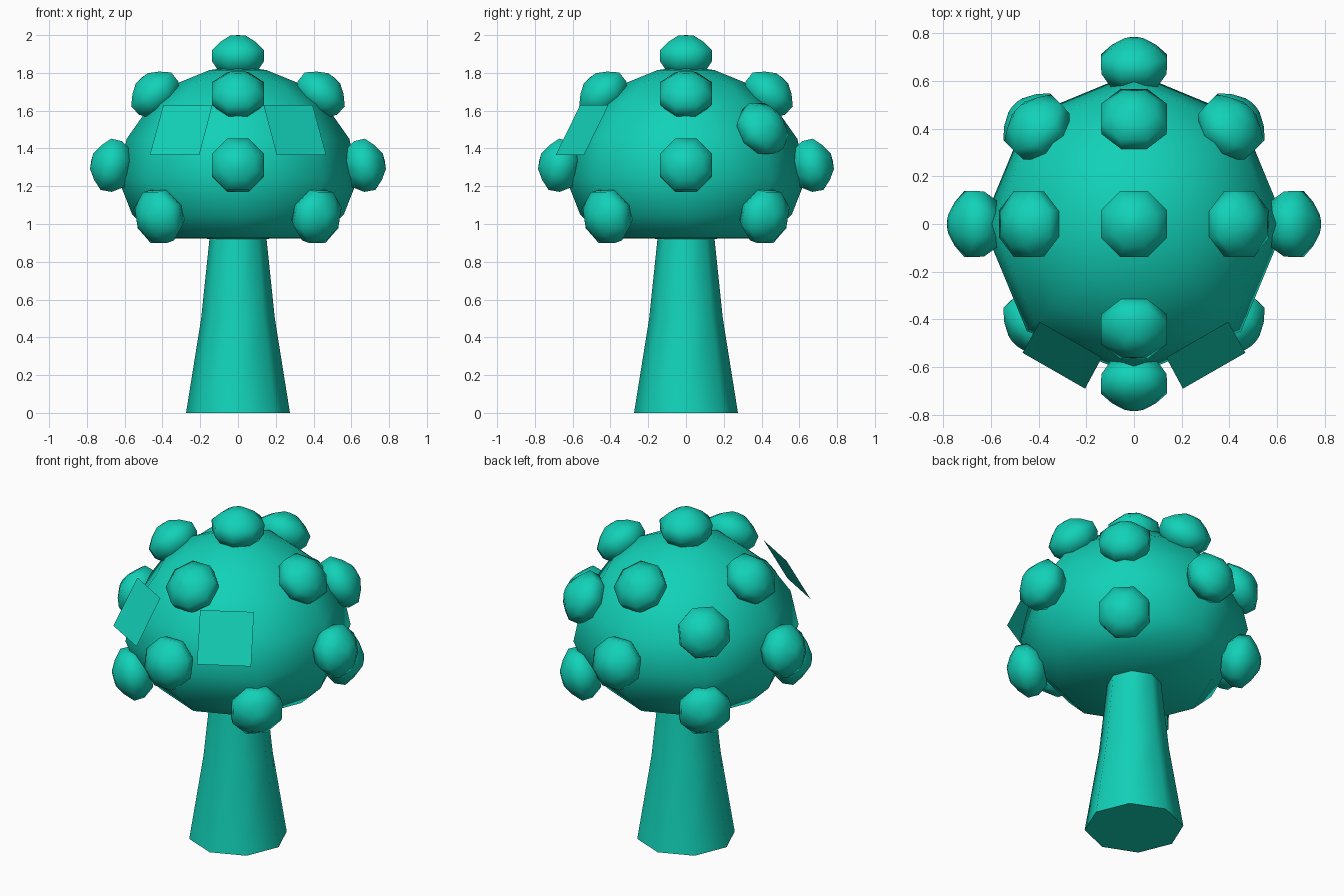
import bpy, bmesh, math
from mathutils import Vector, Matrix

if "Cube" in bpy.data.objects:
    bpy.data.objects.remove(bpy.data.objects["Cube"])

teal = bpy.data.materials.new("teal")
teal.diffuse_color = (0.006, 0.64, 0.48, 1)
teal.use_nodes = True
teal.node_tree.nodes["Principled BSDF"].inputs["Base Color"].default_value = teal.diffuse_color


def finish(name, bm, smooth=True):
    me = bpy.data.meshes.new(name)
    bm.to_mesh(me)
    bm.free()
    me.materials.append(teal)
    ob = bpy.data.objects.new(name, me)
    bpy.context.collection.objects.link(ob)
    if smooth:
        bpy.ops.object.select_all(action='DESELECT')
        ob.select_set(True)
        bpy.context.view_layer.objects.active = ob
        bpy.ops.object.shade_smooth_by_angle(angle=math.radians(62))
    return ob


def lathe(name, profile, sides=8, turn=0.0, matrix=Matrix()):
    """Spin (radius, height) points around z; radius 0 gives a pole."""
    bm = bmesh.new()
    rings = []
    for r, h in profile:
        if r == 0:
            rings.append([bm.verts.new((0, 0, h))] * sides)
        else:
            rings.append([bm.verts.new((r * math.cos(turn + math.tau * i / sides),
                                        r * math.sin(turn + math.tau * i / sides), h))
                          for i in range(sides)])
    for a, b in zip(rings, rings[1:]):
        for i in range(sides):
            j = (i + 1) % sides
            loop = list(dict.fromkeys([a[i], a[j], b[j], b[i]]))
            bm.faces.new(loop)
    for ring, flip in ((rings[0], True), (rings[-1], False)):
        if ring[0] is not ring[1]:
            bm.faces.new(ring[::-1] if flip else ring)
    bmesh.ops.recalc_face_normals(bm, faces=bm.faces)
    bm.transform(matrix)
    return finish(name, bm)


# Flared trunk
lathe("stem", [(0.275, 0), (0.195, 0.5), (0.148, 0.95)])

# Dome with a flat underside
lathe("cap", [(0, 0.92), (0.43, 0.925), (0.56, 1.05), (0.635, 1.24), (0.59, 1.45),
              (0.46, 1.635), (0.31, 1.75), (0.15, 1.815), (0, 1.835)])

# Knobs on the dome: each points away from the dome's middle
KNOB = [(0, -0.09), (0.105, -0.09), (0.148, -0.03), (0.15, 0.03), (0.10, 0.075),
        (0.045, 0.107), (0, 0.11)]
MIDDLE = Vector((0, 0, 1.17))


def knob(name, angle, radius, z):
    a = math.radians(angle)
    pos = Vector((radius * math.cos(a), radius * math.sin(a), z))
    tilt = math.atan2(radius, (pos - MIDDLE).z)
    m = Matrix.Translation(pos) @ Matrix.Rotation(a, 4, 'Z') @ Matrix.Rotation(tilt, 4, 'Y')
    lathe(name, KNOB, turn=math.pi / 8, matrix=m)


knob("top_knob", 0, 0, 1.89)
for k in range(4):
    knob("upper_knob", 90 * k, 0.44, 1.69)
    knob("middle_knob", 90 * k, 0.67, 1.31)
    knob("lower_knob", 45 + 90 * k, 0.595, 1.04)
for angle in (45, 135):
    knob("back_knob", angle, 0.575, 1.505)

# Two flat square panels leaning on the front of the dome
for side in (-1, 1):
    bm = bmesh.new()
    corners = [(0.135, -0.56, 1.63), (0.205, -0.69, 1.365),
               (0.467, -0.54, 1.365), (0.395, -0.41, 1.63)]
    verts = [bm.verts.new((side * x, y, z)) for x, y, z in corners]
    bm.faces.new(verts if side > 0 else verts[::-1])
    finish("front_panel", bm, smooth=False)
